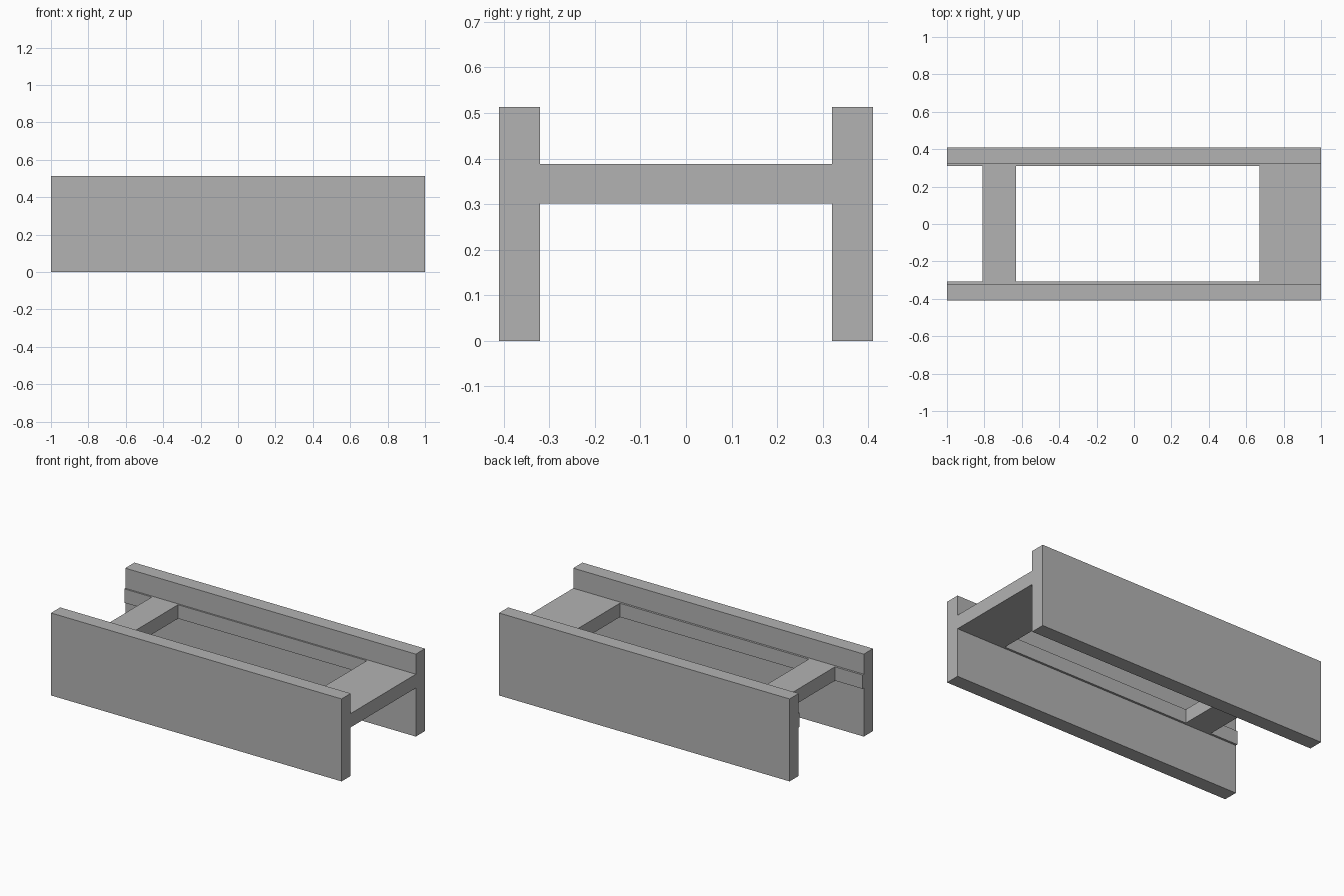
import bpy
import bmesh

if "Cube" in bpy.data.objects:
    bpy.data.objects.remove(bpy.data.objects["Cube"], do_unlink=True)

GREY = (0.45, 0.45, 0.45, 1.0)
grey = bpy.data.materials.new("plain grey")
grey.use_nodes = True
grey.diffuse_color = GREY
grey.node_tree.nodes["Principled BSDF"].inputs["Base Color"].default_value = GREY


def slab(name, xs, ys, bottom, top, openings=()):
    """Extrude a grid of cells upward, leaving out the open (column, row) cells."""
    bm = bmesh.new()
    grid = [[bm.verts.new((x, y, bottom)) for y in ys] for x in xs]
    for i in range(len(xs) - 1):
        for j in range(len(ys) - 1):
            if (i, j) not in openings:
                bm.faces.new((grid[i][j], grid[i + 1][j],
                              grid[i + 1][j + 1], grid[i][j + 1]))
    raised = bmesh.ops.extrude_face_region(bm, geom=bm.faces[:])["geom"]
    verts = [v for v in raised if isinstance(v, bmesh.types.BMVert)]
    bmesh.ops.translate(bm, verts=verts, vec=(0, 0, top - bottom))
    bmesh.ops.recalc_face_normals(bm, faces=bm.faces[:])
    # Merge coplanar cells into clean flat faces
    bmesh.ops.dissolve_limit(bm, angle_limit=0.01, verts=bm.verts[:], edges=bm.edges[:])
    mesh = bpy.data.meshes.new(name)
    bm.to_mesh(mesh)
    bm.free()
    mesh.materials.append(grey)
    obj = bpy.data.objects.new(name, mesh)
    bpy.context.collection.objects.link(obj)
    return obj


# Upright side panels
LENGTH, INNER, OUTER, HEIGHT = 1.0, 0.32, 0.41, 0.513
slab("front_panel", (-LENGTH, LENGTH), (-OUTER, -INNER), 0, HEIGHT)
slab("back_panel", (-LENGTH, LENGTH), (INNER, OUTER), 0, HEIGHT)

# Deck between the panels: open notch at one end, long opening in the middle
slab("deck_plate",
     (-LENGTH, -0.81, -0.63, 0.67, LENGTH),
     (-INNER, -0.307, 0.31, INNER),
     0.302, 0.388,
     openings={(0, 1), (2, 1)})
